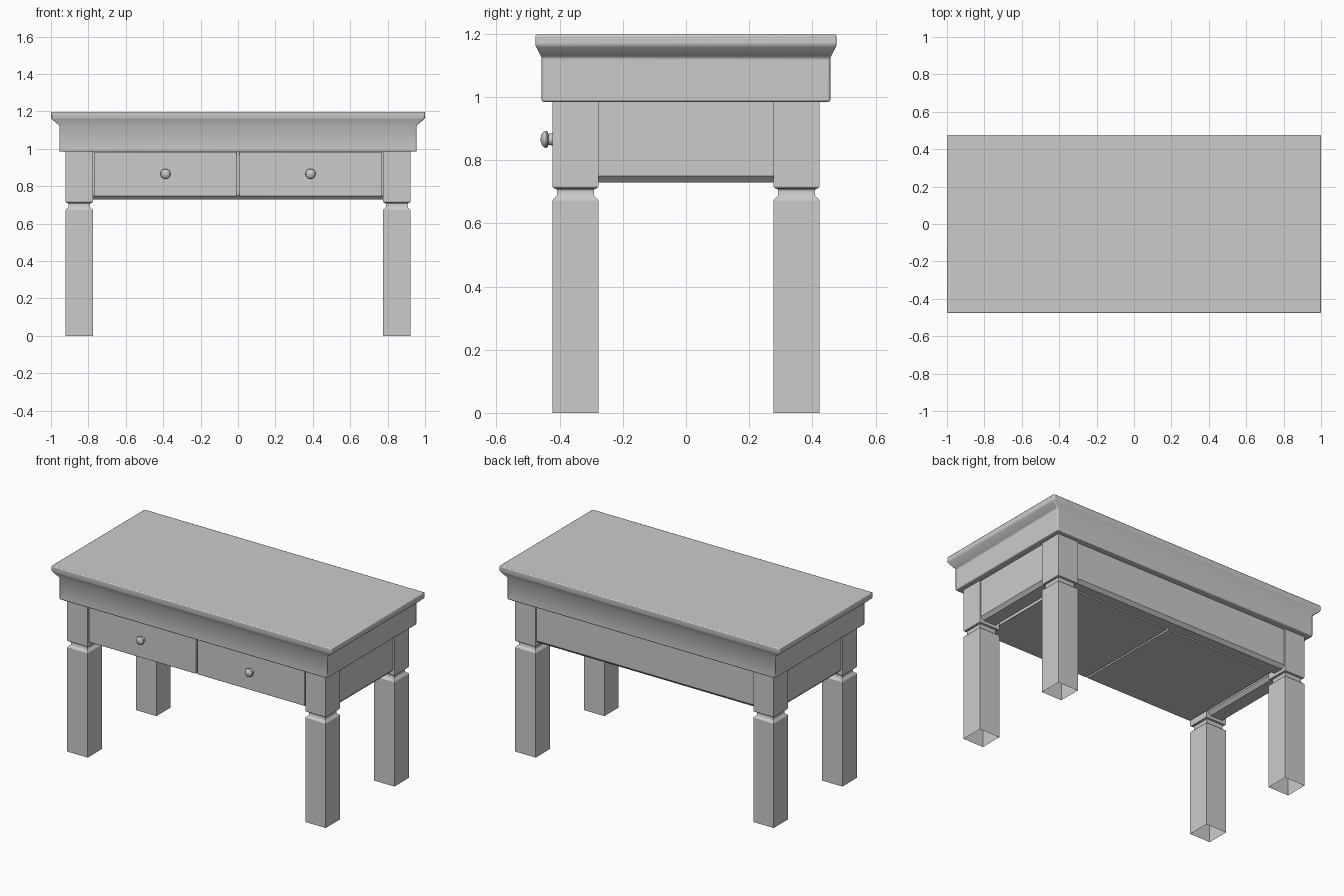
import bpy, bmesh, math

if "Cube" in bpy.data.objects:
    bpy.data.objects.remove(bpy.data.objects["Cube"])


def finish(name, bm, bevel=0.0):
    bmesh.ops.recalc_face_normals(bm, faces=bm.faces[:])
    mesh = bpy.data.meshes.new(name)
    bm.to_mesh(mesh)
    bm.free()
    ob = bpy.data.objects.new(name, mesh)
    bpy.context.collection.objects.link(ob)
    if bevel:
        mod = ob.modifiers.new("Bevel", 'BEVEL')
        mod.width, mod.segments = bevel, 2
        mod.limit_method = 'ANGLE'
    bpy.ops.object.select_all(action='DESELECT')
    ob.select_set(True)
    bpy.context.view_layer.objects.active = ob
    bpy.ops.object.shade_smooth_by_angle(angle=math.radians(30))
    return ob


def loft(name, rings, cap_start=True, cap_end=True, bevel=0.0):
    """Skin a list of closed rings of points."""
    bm = bmesh.new()
    loops = [[bm.verts.new(p) for p in r] for r in rings]
    n = len(rings[0])
    for a, b in zip(loops, loops[1:]):
        for i in range(n):
            j = (i + 1) % n
            bm.faces.new((a[i], a[j], b[j], b[i]))
    if cap_start:
        bm.faces.new(loops[0])
    if cap_end:
        bm.faces.new(loops[-1])
    return finish(name, bm, bevel)


def rect(cx, cy, hx, hy, z):
    return [(cx + sx * hx, cy + sy * hy, z)
            for sx, sy in ((-1, -1), (1, -1), (1, 1), (-1, 1))]


def box(name, x0, x1, y0, y1, z0, z1, bevel=0.0):
    cx, cy, hx, hy = (x0 + x1) / 2, (y0 + y1) / 2, (x1 - x0) / 2, (y1 - y0) / 2
    return loft(name, [rect(cx, cy, hx, hy, z) for z in (z0, z1)], bevel=bevel)


# Table top with frieze and flared moulding
top_profile = [(0.955, 0.457, 0.985), (0.955, 0.457, 1.125),
               (0.995, 0.474, 1.158), (1.0, 0.477, 1.165), (1.0, 0.477, 1.198)]
loft("table_top", [rect(0, 0, hx, hy, z) for hx, hy, z in top_profile], bevel=0.006)

# Legs with a carved neck, open at the foot
leg_profile = [(0.073, 0), (0.073, 0.672), (0.070, 0.677), (0.061, 0.684), (0.058, 0.69),
               (0.058, 0.704), (0.061, 0.709), (0.070, 0.712), (0.073, 0.717), (0.073, 0.99)]
for side, sx in (("left", -1), ("right", 1)):
    for end, sy in (("front", -1), ("back", 1)):
        loft(f"{end}_{side}_leg",
             [rect(sx * 0.849, sy * 0.35, h, h, z) for h, z in leg_profile],
             cap_start=False)

# Apron panels, chamfered along the bottom edges
apron = [(0.02, 0.73), (0.0, 0.75), (0.0, 0.99)]
for side, sx in (("left", -1), ("right", 1)):
    loft(f"{side}_apron", [rect(sx * 0.85, 0, 0.063 - c, 0.29, z) for c, z in apron])
loft("back_apron", [rect(0, 0.362, 0.785, 0.052 - c, z) for c, z in apron])

# Drawers and turned knobs
knob_profile = [(0.02, -0.418), (0.019, -0.428), (0.017, -0.436), (0.025, -0.438),
                (0.027, -0.443), (0.025, -0.45), (0.018, -0.456), (0.009, -0.4595),
                (0.002, -0.4605)]
SIDES = 24
for side, sx in (("left", -1), ("right", 1)):
    xa, xb = sorted((sx * 0.005, sx * 0.771))
    box(f"{side}_drawer", xa, xb, -0.421, 0.30, 0.745, 0.984, bevel=0.003)
    loft(f"{side}_knob",
         [[(sx * 0.388 + r * math.cos(2 * math.pi * i / SIDES), y,
            0.866 + r * math.sin(2 * math.pi * i / SIDES)) for i in range(SIDES)]
          for r, y in knob_profile])
